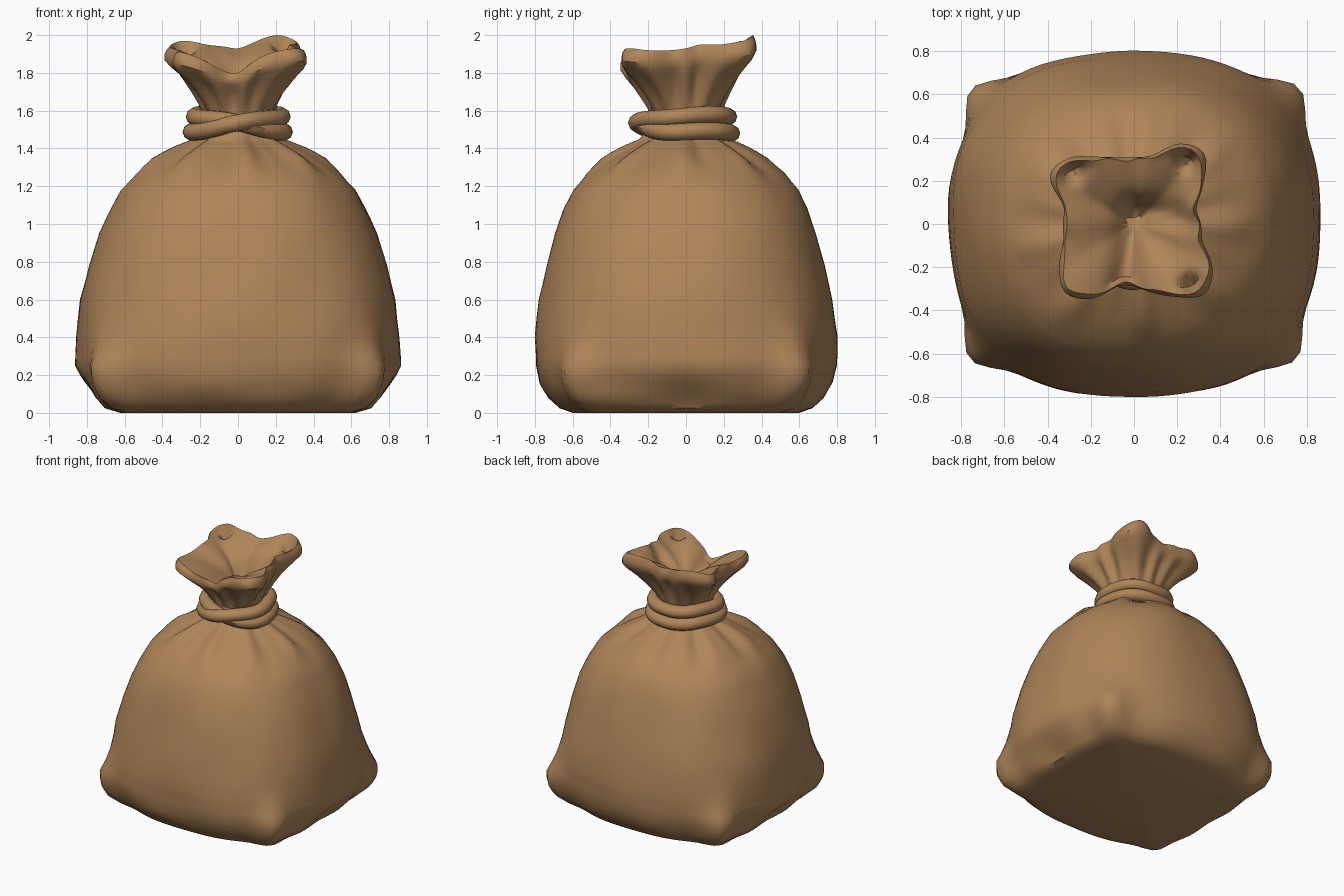
import bpy, bmesh, math
from mathutils import Vector, noise

if "Cube" in bpy.data.objects:
    bpy.data.objects.remove(bpy.data.objects["Cube"])

SEG = 96
cloth = bpy.data.materials.new("tan cloth")
cloth.diffuse_color = (0.43, 0.235, 0.10, 1)
cloth.use_nodes = True
cloth.node_tree.nodes["Principled BSDF"].inputs["Base Color"].default_value = cloth.diffuse_color


def lerp_table(table, x):
    """Piecewise smooth lookup in rows (x, a, b, ...)."""
    if x <= table[0][0]:
        return table[0][1:]
    for p, q in zip(table, table[1:]):
        if x <= q[0]:
            t = (x - p[0]) / (q[0] - p[0])
            return [u + (v - u) * t for u, v in zip(p[1:], q[1:])]
    return table[-1][1:]


def bump(x, centre, width):
    return math.exp(-((x - centre) / width) ** 2)


def ang(a, b):
    return (a - b + math.pi) % (2 * math.pi) - math.pi


def skin(name, rings, start=None, end=None, angle=40):
    """Skin closed rings of points; optional end centre points."""
    bm = bmesh.new()
    vs = [[bm.verts.new(p) for p in r] for r in rings]
    n = len(vs[0])
    for a, b in zip(vs, vs[1:]):
        for i in range(n):
            j = (i + 1) % n
            bm.faces.new((a[i], a[j], b[j], b[i]))
    for point, ring in ((start, vs[0]), (end, vs[-1])):
        if point is not None:
            c = bm.verts.new(point)
            for i in range(n):
                bm.faces.new((c, ring[i], ring[(i + 1) % n]))
    bmesh.ops.recalc_face_normals(bm, faces=bm.faces)
    me = bpy.data.meshes.new(name)
    bm.to_mesh(me)
    bm.free()
    ob = bpy.data.objects.new(name, me)
    bpy.context.collection.objects.link(ob)
    me.materials.append(cloth)
    bpy.ops.object.select_all(action='DESELECT')
    ob.select_set(True)
    bpy.context.view_layer.objects.active = ob
    bpy.ops.object.shade_smooth_by_angle(angle=math.radians(angle))
    return ob


angles = [2 * math.pi * i / SEG for i in range(SEG)]

# --- sack body: height, half width, half depth, squareness
body = [(0.0, 0.64, 0.60, 2.7), (0.025, 0.73, 0.67, 2.7), (0.08, 0.785, 0.73, 2.6),
        (0.16, 0.825, 0.775, 2.5), (0.25, 0.86, 0.795, 2.5), (0.40, 0.855, 0.80, 2.45),
        (0.60, 0.84, 0.775, 2.4), (0.78, 0.79, 0.735, 2.4), (0.95, 0.73, 0.69, 2.4),
        (1.08, 0.67, 0.645, 2.4), (1.18, 0.62, 0.595, 2.3), (1.27, 0.535, 0.515, 2.2),
        (1.35, 0.43, 0.41, 2.1), (1.41, 0.32, 0.31, 2.0), (1.45, 0.23, 0.23, 2.0),
        (1.52, 0.19, 0.19, 2.0), (1.62, 0.19, 0.19, 2.0)]
CORNERS = [math.radians(a) for a in (39.5, 140.5, 219.5, 320.5)]
heights = [0, 0.012, 0.025, 0.05, 0.08, 0.12, 0.16, 0.2, 0.25, 0.3, 0.35, 0.4, 0.5,
           0.6, 0.7, 0.78, 0.87, 0.95, 1.02, 1.08, 1.13, 1.18, 1.23, 1.27, 1.31,
           1.35, 1.38, 1.41, 1.43, 1.45, 1.52, 1.62]
rings = []
for z in heights:
    a, b, n = lerp_table(body, z)
    ring = []
    for t in angles:
        c, s = math.cos(t), math.sin(t)
        r = (abs(c / a) ** n + abs(s / b) ** n) ** (-1 / n)
        # pinched bottom corners
        for k in CORNERS:
            r += 0.12 * bump(ang(t, k), 0, 0.13) * bump(z, 0.15, 0.2)
        # sagging dents low on the two sides
        for k in (0, math.pi):
            r -= 0.05 * bump(ang(t, k), 0, 0.28) * bump(z, 0.08, 0.09)
        # gathered pleats under the tie
        r += (0.028 * math.cos(9 * t + 0.6) + 0.012 * math.cos(17 * t)) * bump(z, 1.37, 0.09)
        # soft lumps
        if 0.1 < z < 1.3:
            r += 0.014 * noise.noise(Vector((c * 2.2, s * 2.2, z * 2.5)))
        ring.append((r * c, r * s, z))
    rings.append(ring)
skin("sack_body", rings, start=(0, 0, 0.0), end=(0, 0, 1.62))

# --- ruffled mouth: rim radius and rim height every 15 degrees from +x
rim_r = [.31, .30, .37, .46, .43, .33, .31, .32, .36, .43, .45, .34,
         .33, .34, .40, .45, .40, .30, .29, .33, .39, .46, .42, .33]
rim_z = [1.93, 1.95, 1.95, 1.97, 2.0, 1.96, 1.93, 1.94, 1.95, 1.97, 1.94, 1.92,
         1.92, 1.90, 1.90, 1.91, 1.87, 1.81, 1.80, 1.86, 1.91, 1.93, 1.92, 1.92]


def rim(table, t):
    """Cyclic cubic interpolation."""
    f = (t / (2 * math.pi) * 24) % 24
    i = int(f)
    u = f - i
    p0, p1, p2, p3 = (table[(i + k) % 24] for k in (-1, 0, 1, 2))
    return p1 + 0.5 * u * (p2 - p0 + u * (2 * p0 - 5 * p1 + 4 * p2 - p3
                                          + u * (3 * (p1 - p2) + p3 - p0)))


def seg_dist(x, y, a, b):
    p, a, b = Vector((x, y)), Vector(a), Vector(b)
    d = b - a
    k = max(0, min(1, (p - a).dot(d) / d.length_squared))
    return (p - a - d * k).length


outer = [(0, 0), (0.12, 0.17), (0.33, 0.36), (0.62, 0.56), (0.88, 0.7),
         (1.0, 0.8), (1.0, 0.88), (0.96, 0.95), (0.90, 1.0)]
inner = [0.86, 0.8, 0.74, 0.68, 0.6, 0.52, 0.44, 0.36, 0.28, 0.2, 0.1]
PITS = [(-0.28, 0.25), (0.245, 0.295), (0.265, -0.285)]
rings = []
for fr, fz in outer:
    ring = []
    for t in angles:
        r = 0.19 + (rim(rim_r, t) - 0.19) * fr
        r += 0.016 * math.cos(13 * t) * math.sin(math.pi * min(1, fr)) ** 0.8 if fr < 1 else 0
        z = 1.58 + (rim(rim_z, t) - 1.58) * fz
        ring.append((r * math.cos(t), r * math.sin(t), z))
    rings.append(ring)
for s in inner:
    ring = []
    for t in angles:
        r = rim(rim_r, t) * s
        x, y = r * math.cos(t), r * math.sin(t)
        z = rim(rim_z, t) * s + 1.88 * (1 - s) - 0.14 * (1 - s) ** 1.5
        # folds running in from the front and right, and the corner pits
        z -= 0.07 * bump(seg_dist(x, y, (0.0, 0.06), (0.2, 0.04)), 0, 0.06)
        z -= 0.05 * bump(seg_dist(x, y, (0.0, 0.05), (-0.06, -0.27)), 0, 0.06)
        for px, py in PITS:
            z -= 0.10 * bump(math.hypot(x - px, y - py), 0, 0.045)
        ring.append((x, y, z))
    rings.append(ring)
skin("ruffled_mouth", rings, end=(0, 0, 1.69))

# --- tie: one band wound twice, crossing at the front
rings = []
for i in range(120):
    f = 4 * math.pi * i / 120
    t = f - math.pi / 2
    lift = math.tanh(2.2 * math.sin(f / 2))
    R = 0.232 - 0.008 * lift + 0.018 * math.cos(f / 2) * (1 - abs(lift))
    R += 0.005 * math.cos(5 * f)
    zc = 1.53 + 0.045 * lift + 0.006 * math.sin(3 * t)
    ring = []
    for k in range(10):
        q = 2 * math.pi * k / 10
        r = R + 0.052 * math.cos(q)
        ring.append((r * math.cos(t), r * math.sin(t), zc + 0.047 * math.sin(q)))
    rings.append(ring)
rings.append(rings[0])
skin("neck_tie", rings)
